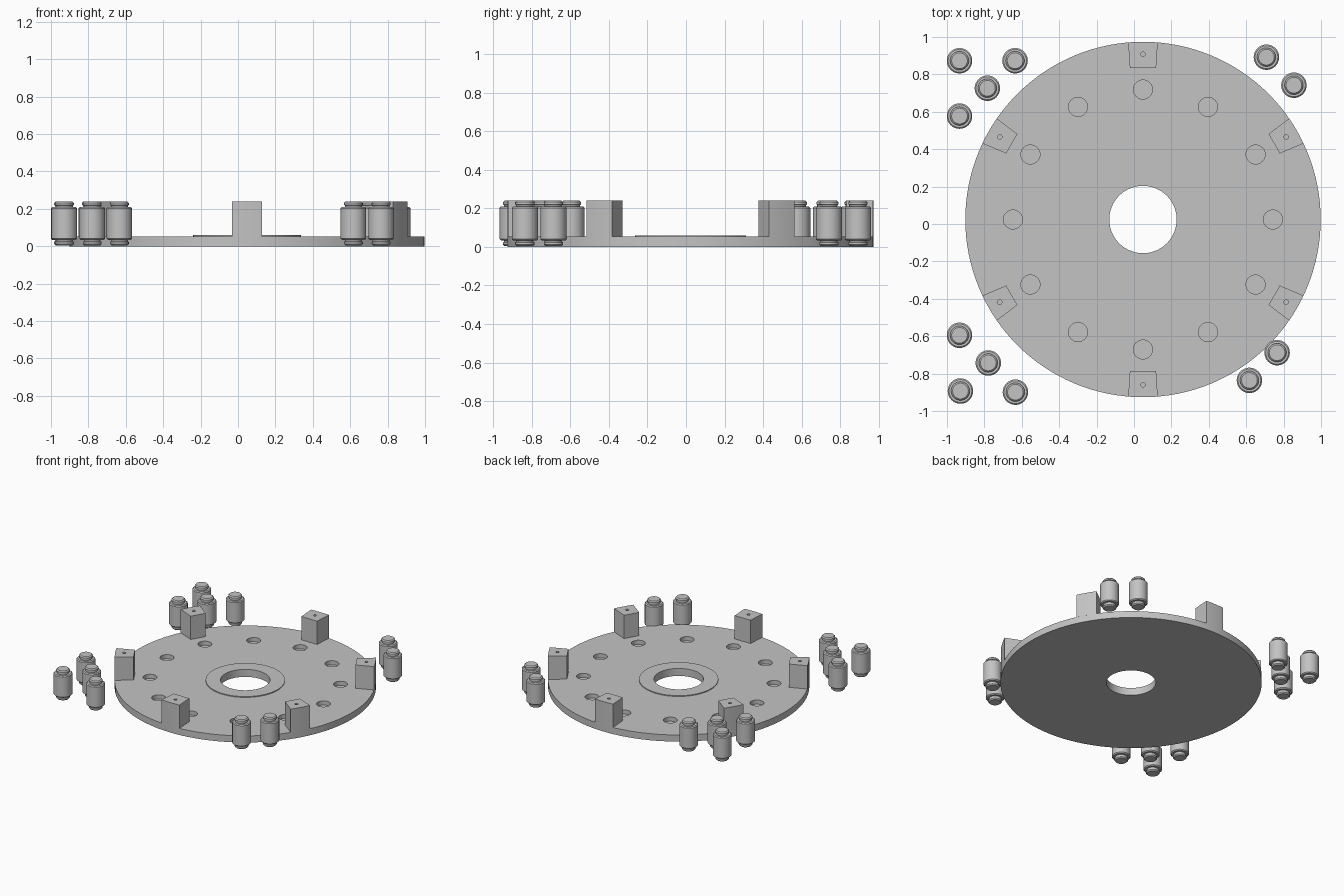
import bpy, bmesh, math
from mathutils import Matrix, Vector

if "Cube" in bpy.data.objects:
    bpy.data.objects.remove(bpy.data.objects["Cube"])

CX, CY = 0.048, 0.024          # disc axis
R, TOP, POST_TOP = 0.95, 0.053, 0.24

grey = bpy.data.materials.new("plain grey")
grey.diffuse_color = (0.55, 0.55, 0.55, 1)
grey.use_nodes = True
grey.node_tree.nodes["Principled BSDF"].inputs["Base Color"].default_value = grey.diffuse_color


def add_object(name, bm, loc=(0, 0, 0), rot=0.0):
    bmesh.ops.recalc_face_normals(bm, faces=bm.faces)
    mesh = bpy.data.meshes.new(name)
    bm.to_mesh(mesh)
    bm.free()
    mesh.materials.append(grey)
    obj = bpy.data.objects.new(name, mesh)
    obj.location, obj.rotation_euler.z = loc, rot
    bpy.context.collection.objects.link(obj)
    return obj


def smooth(obj):
    obj.data.shade_smooth()
    obj.data.set_sharp_from_angle(angle=math.radians(30))


def lathe(profile, steps, closed):
    """Revolve (radius, z) points about z; an open profile gets end caps."""
    bm = bmesh.new()
    rings = [[bm.verts.new((r * math.cos(2 * math.pi * i / steps),
                            r * math.sin(2 * math.pi * i / steps), z))
              for i in range(steps)] for r, z in profile]
    pairs = list(zip(rings, rings[1:]))
    if closed:
        pairs.append((rings[-1], rings[0]))
    for a, b in pairs:
        for i in range(steps):
            j = (i + 1) % steps
            bm.faces.new((a[i], a[j], b[j], b[i]))
    if not closed:
        bm.faces.new(rings[0])
        bm.faces.new(rings[-1])
    return bm


def drill(obj, centres, radius, z0, z1, steps):
    """Cut round holes, given in the object's own space."""
    bm = bmesh.new()
    for x, y in centres:
        bmesh.ops.create_cone(bm, cap_ends=True, segments=steps, radius1=radius,
                              radius2=radius, depth=z1 - z0,
                              matrix=Matrix.Translation((x, y, (z0 + z1) / 2)))
    cutter = add_object("hole_cutter", bm, obj.location, obj.rotation_euler.z)
    cutter.hide_render = True
    mod = obj.modifiers.new("holes", 'BOOLEAN')
    mod.operation, mod.solver, mod.object = 'DIFFERENCE', 'EXACT', cutter
    bpy.context.view_layer.update()
    deps = bpy.context.evaluated_depsgraph_get()
    result = bpy.data.meshes.new_from_object(obj.evaluated_get(deps))
    obj.modifiers.clear()
    obj.data = result
    bpy.data.objects.remove(cutter)


# Base disc with raised collar around the bore
disc = add_object("base_disc", lathe(
    [(0.18, 0), (R, 0), (R, TOP), (0.288, TOP), (0.288, 0.06), (0.18, 0.06)],
    128, True), (CX, CY, 0))

# Twelve blind holes
ring = [(0.695 * math.cos(math.radians(30 * k)),
         0.695 * math.sin(math.radians(30 * k))) for k in range(12)]
drill(disc, ring, 0.051, 0.02, 0.1, 32)
smooth(disc)

# Six flared posts on the rim, outer face following the disc
for k in range(6):
    inner, outer = (0.07, 0.079) if k in (1, 4) else (0.06, 0.077)
    half = math.asin(outer / R)
    outline = [(0.81, inner), (0.81, -inner)]
    outline += [(R * math.cos(half * t / 4), R * math.sin(half * t / 4))
                for t in range(-4, 5)]
    bm = bmesh.new()
    face = bm.faces.new([bm.verts.new((x, y, TOP - 0.001)) for x, y in outline])
    up = bmesh.ops.extrude_face_region(bm, geom=[face])["geom"]
    bmesh.ops.translate(bm, vec=Vector((0, 0, POST_TOP - TOP + 0.001)),
                        verts=[v for v in up if isinstance(v, bmesh.types.BMVert)])
    post = add_object(f"post_{k + 1}", bm, (CX, CY, 0), math.radians(30 + 60 * k))
    drill(post, [(0.884, 0)], 0.012, 0.14, 0.3, 16)
    smooth(post)

# Loose rollers: chamfered body, narrow necks and end caps
half_roller = [(0.042, 0.118), (0.05, 0.110), (0.05, 0.098), (0.045, 0.096),
               (0.045, 0.088), (0.061, 0.088), (0.068, 0.081)]
MID = 0.122
profile = [(r, MID + z) for r, z in half_roller]
profile += [(r, MID - z) for r, z in reversed(half_roller)]
spots = [(-0.933, 0.873), (-0.636, 0.873), (-0.784, 0.726), (-0.933, 0.577),
         (-0.933, -0.595), (-0.779, -0.743), (-0.928, -0.893), (-0.634, -0.899),
         (0.708, 0.892), (0.855, 0.742), (0.765, -0.688), (0.617, -0.836)]
for n, (x, y) in enumerate(spots):
    smooth(add_object(f"roller_{n + 1}", lathe(profile, 40, False), (x, y, 0)))
